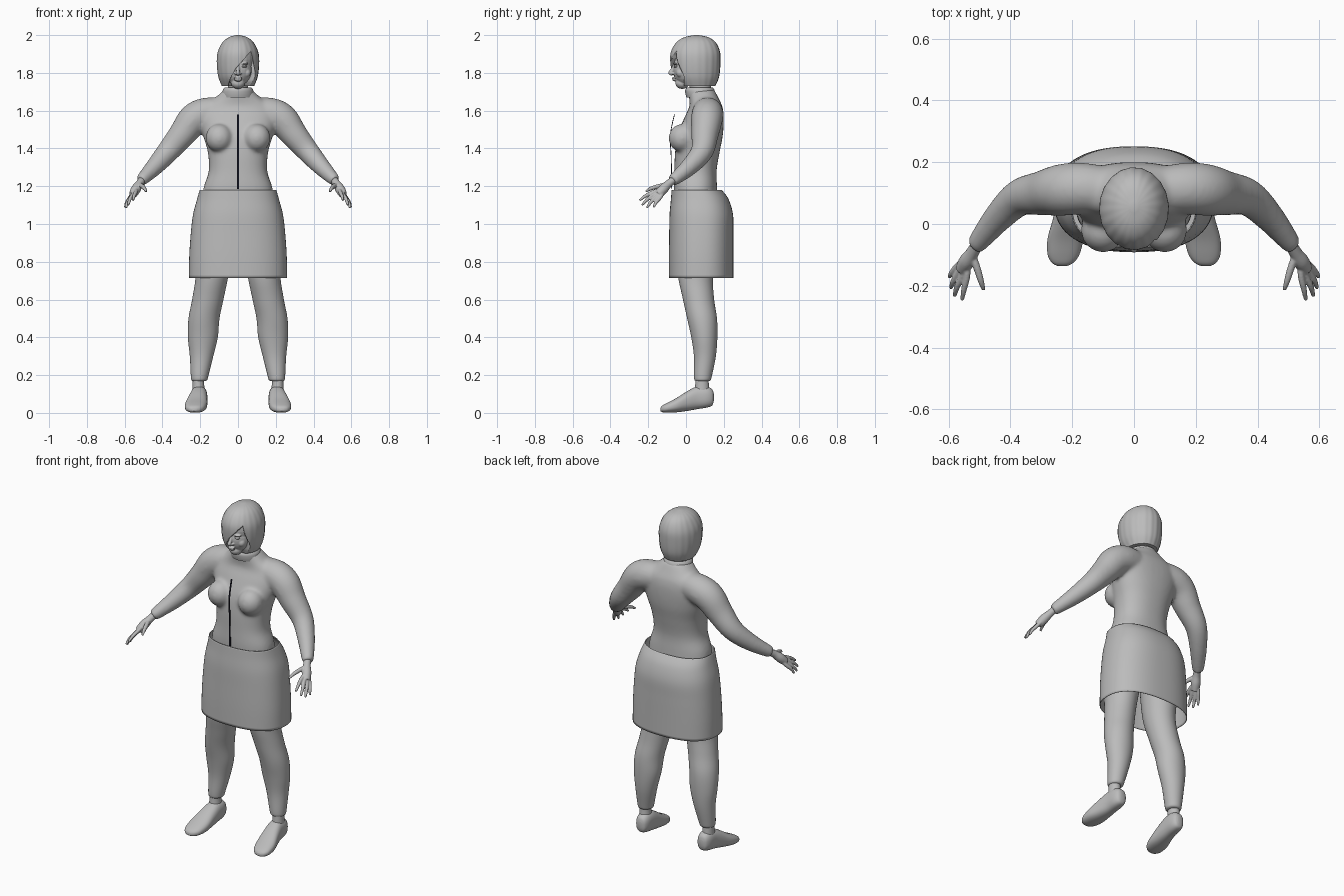
import bpy, bmesh, math
from mathutils import Vector, Matrix

cube = bpy.data.objects.get("Cube")
if cube:
    bpy.data.objects.remove(cube)


def material(name, colour):
    m = bpy.data.materials.new(name)
    m.use_nodes = True
    m.diffuse_color = colour
    m.node_tree.nodes["Principled BSDF"].inputs["Base Color"].default_value = colour
    return m


GREY = material("light grey", (0.5, 0.5, 0.5, 1))
DARK = material("dark navy", (0.01, 0.01, 0.02, 1))
X, Y, Z = Vector((1, 0, 0)), Vector((0, 1, 0)), Vector((0, 0, 1))


def spline(keys, steps=5):
    """Smooth curve through tuples of any length."""
    out = []
    for i in range(len(keys) - 1):
        p0, p1, p2 = keys[max(i - 1, 0)], keys[i], keys[i + 1]
        p3 = keys[min(i + 2, len(keys) - 1)]
        for k in range(steps):
            t = k / steps
            out.append([b + t * (c - a) / 2 + t * t * (a - 2.5 * b + 2 * c - d / 2)
                        + t ** 3 * (1.5 * (b - c) + (d - a) / 2)
                        for a, b, c, d in zip(p0, p1, p2, p3)])
    return out + [list(keys[-1])]


def skin(bm, rings, caps=True):
    loops = [[bm.verts.new(p) for p in ring] for ring in rings]
    for a, b in zip(loops, loops[1:]):
        for i in range(len(a)):
            j = (i + 1) % len(a)
            bm.faces.new((a[i], a[j], b[j], b[i]))
    if caps:
        bm.faces.new(loops[0])
        bm.faces.new(loops[-1])


def ring(centre, u, v, ru, rv, power=2.0, n=40, wave=0, count=0):
    pts = []
    for i in range(n):
        a = 2 * math.pi * i / n
        c, s = math.cos(a), math.sin(a)
        w = 1 + wave * math.sin(count * a)
        pts.append(centre + u * math.copysign(abs(c) ** (2 / power), c) * ru * w
                   + v * math.copysign(abs(s) ** (2 / power), s) * rv * w)
    return pts


def loft(bm, keys, side=1, v=Y, caps=True, **kw):
    """Keys are x, y, z and the two radii."""
    skin(bm, [ring(Vector((side * k[0], k[1], k[2])), X, v, k[3], k[4], **kw)
              for k in spline(keys)], caps)


def tube(bm, keys, side=1, n=20):
    """Keys are x, y, z and radius; rings follow the path."""
    pts = spline(keys)
    pos = [Vector((side * p[0], p[1], p[2])) for p in pts]
    rings = []
    for i, p in enumerate(pts):
        t = (pos[min(i + 1, len(pos) - 1)] - pos[max(i - 1, 0)]).normalized()
        u = t.cross(Y).normalized()
        rings.append(ring(pos[i], u, t.cross(u), p[3], p[3], n=n))
    skin(bm, rings)


def ball(bm, centre, size):
    mat = Matrix.Translation(centre) @ Matrix.Diagonal((*size, 1))
    bmesh.ops.create_uvsphere(bm, u_segments=24, v_segments=16, radius=1, matrix=mat)


def finish(bm, name, mat=GREY, fuse=0, smooth=5):
    bmesh.ops.recalc_face_normals(bm, faces=bm.faces)
    mesh = bpy.data.meshes.new(name)
    bm.to_mesh(mesh)
    bm.free()
    ob = bpy.data.objects.new(name, mesh)
    bpy.context.collection.objects.link(ob)
    mesh.materials.append(mat)
    if fuse:
        r = ob.modifiers.new("fuse", "REMESH")
        r.mode, r.voxel_size, r.use_smooth_shade = "VOXEL", fuse, True
        s = ob.modifiers.new("soften", "SMOOTH")
        s.factor, s.iterations = 0.5, smooth
    else:
        bpy.ops.object.select_all(action="DESELECT")
        ob.select_set(True)
        bpy.context.view_layer.objects.active = ob
        bpy.ops.object.shade_smooth_by_angle(angle=math.radians(50))
    return ob


# Sweater: torso, bust and sleeves fused together
bm = bmesh.new()
loft(bm, [(0, .055, 1.1, .19, .115), (0, .05, 1.19, .183, .115), (0, .05, 1.28, .155, .112),
          (0, .06, 1.38, .16, .118), (0, .075, 1.47, .185, .12), (0, .095, 1.56, .205, .105),
          (0, .105, 1.62, .19, .088), (0, .095, 1.665, .125, .078), (0, .08, 1.71, .075, .07)],
     power=2.3)
for s in (1, -1):
    ball(bm, (s * .1, -.02, 1.455), (.072, .072, .075))
    tube(bm, [(.08, .11, 1.595, .075), (.17, .115, 1.585, .084), (.235, .11, 1.553, .084),
              (.295, .1, 1.475, .073), (.37, .085, 1.385, .06), (.44, .02, 1.305, .048),
              (.505, -.06, 1.238, .034), (.515, -.072, 1.228, .028)], s)
finish(bm, "sweater", fuse=.009, smooth=12)

# Rolled collar and neck
bm = bmesh.new()
loft(bm, [(0, .08, 1.67, .085, .078), (0, .076, 1.69, .084, .079), (0, .073, 1.71, .08, .077),
          (0, .073, 1.722, .07, .068), (0, .073, 1.715, .06, .058)])
finish(bm, "collar")
bm = bmesh.new()
loft(bm, [(0, .08, 1.68, .056, .058), (0, .075, 1.73, .052, .056), (0, .06, 1.82, .055, .06)])
finish(bm, "neck")

# Zip strip down the front
bm = bmesh.new()
path = spline([(-.078, 1.185), (-.08, 1.35), (-.085, 1.47), (-.063, 1.58)])
skin(bm, [[(-.004, y, z), (.004, y, z), (.004, y + .004, z), (-.004, y + .004, z)] for y, z in path])
finish(bm, "zip", DARK)

# Open skirt
bm = bmesh.new()
loft(bm, [(0, .057, 1.18, .203, .133), (0, .073, 1.13, .217, .153), (0, .081, 1.05, .238, .168),
          (0, .081, .95, .25, .17), (0, .08, .83, .258, .171), (0, .08, .715, .26, .171)],
     caps=False, power=2.4, n=64)
skirt = finish(bm, "skirt")
skirt.modifiers.new("cloth", "SOLIDIFY").thickness = .004

for s, side in ((1, "left"), (-1, "right")):
    # Leg, with the trouser hem above a bare ankle
    bm = bmesh.new()
    loft(bm, [(.125, .07, .98, .11, .12), (.135, .05, .75, .088, .095), (.158, .065, .61, .083, .083),
              (.18, .085, .5, .082, .079), (.186, .097, .4, .079, .069), (.193, .1, .3, .062, .058),
              (.203, .09, .2, .047, .048), (.205, .088, .175, .042, .043), (.206, .088, .168, .032, .034)], s)
    finish(bm, side + "_leg")
    bm = bmesh.new()
    loft(bm, [(.21, .085, .2, .03, .034), (.21, .085, .15, .031, .036), (.208, .085, .09, .035, .042)], s)
    finish(bm, side + "_ankle")

    # Slip-on shoe, lofted from heel to toe
    bm = bmesh.new()
    loft(bm, [(.204, .147, .082, .014, .02), (.204, .138, .082, .03, .043), (.205, .11, .084, .041, .056),
              (.207, .06, .08, .045, .06), (.213, .01, .064, .051, .053), (.222, -.05, .041, .058, .038),
              (.228, -.1, .027, .051, .026), (.231, -.126, .021, .034, .017), (.232, -.136, .018, .014, .008)],
         s, v=Z, power=2.4)
    finish(bm, side + "_shoe")

    # Hand: palm, four fingers and thumb
    bm = bmesh.new()
    tube(bm, [(.505, -.06, 1.238, .02), (.522, -.092, 1.213, .021), (.54, -.12, 1.185, .026),
              (.557, -.147, 1.155, .022)], s)
    for knuckle, middle, tip in (((.54, -.165, 1.172), (.55, -.212, 1.15), (.556, -.246, 1.125)),
                                 ((.555, -.165, 1.158), (.573, -.205, 1.13), (.58, -.233, 1.1)),
                                 ((.565, -.152, 1.147), (.585, -.187, 1.115), (.592, -.207, 1.085)),
                                 ((.57, -.135, 1.143), (.589, -.158, 1.115), (.598, -.172, 1.088))):
        start = (.541, -.115, 1.185)
        tube(bm, [(*start, .011), (*knuckle, .011), (*middle, .0095), (*tip, .006)], s, n=10)
    tube(bm, [(.525, -.095, 1.21, .012), (.507, -.145, 1.2, .012), (.495, -.185, 1.188, .01),
              (.486, -.213, 1.172, .006)], s, n=10)
    finish(bm, side + "_hand", fuse=.0035, smooth=3)

# Head with facial relief
bm = bmesh.new()
ball(bm, (0, .05, 1.87), (.09, .115, .1))
ball(bm, (0, .008, 1.815), (.074, .075, .085))
ball(bm, (0, -.02, 1.745), (.036, .036, .03))
tube(bm, [(0, -.058, 1.85, .008), (0, -.07, 1.82, .009), (0, -.083, 1.8, .011), (0, -.07, 1.793, .009)], n=12)
ball(bm, (0, -.064, 1.772), (.022, .011, .006))
ball(bm, (0, -.061, 1.762), (.019, .012, .006))
for s in (1, -1):
    ball(bm, (s * .012, -.068, 1.796), (.008, .008, .006))
    ball(bm, (s * .033, -.052, 1.85), (.022, .016, .007))
    ball(bm, (s * .045, -.03, 1.8), (.022, .022, .024))
finish(bm, "head", fuse=.0035, smooth=3)
for s, side in ((1, "left"), (-1, "right")):
    bm = bmesh.new()
    ball(bm, (s * .032, -.053, 1.834), (.015, .012, .007))
    finish(bm, side + "_eye")

# Bob haircut with a swept fringe cut out over the face
bm = bmesh.new()
loft(bm, [(0, .06, 1.73, .085, .095), (0, .053, 1.78, .104, .122), (0, .05, 1.85, .112, .132),
          (0, .05, 1.91, .107, .13), (0, .053, 1.96, .083, .105), (0, .055, 1.988, .05, .065),
          (0, .055, 2.0, .01, .012)], n=120, wave=.006, count=20)
hair = finish(bm, "hair")
bm = bmesh.new()
outline = [(.068, 1.915), (.035, 1.875), (-.01, 1.825), (-.04, 1.77), (-.06, 1.7), (.088, 1.7), (.09, 1.8)]
skin(bm, [[(x, y, z) for x, z in outline] for y in (-.2, -.01)])
cutter = finish(bm, "face_cutter")
cut = hair.modifiers.new("face opening", "BOOLEAN")
cut.operation, cut.object, cut.solver = "DIFFERENCE", cutter, "EXACT"
bpy.context.view_layer.objects.active = hair
bpy.ops.object.modifier_apply(modifier=cut.name)
bpy.data.objects.remove(cutter)
